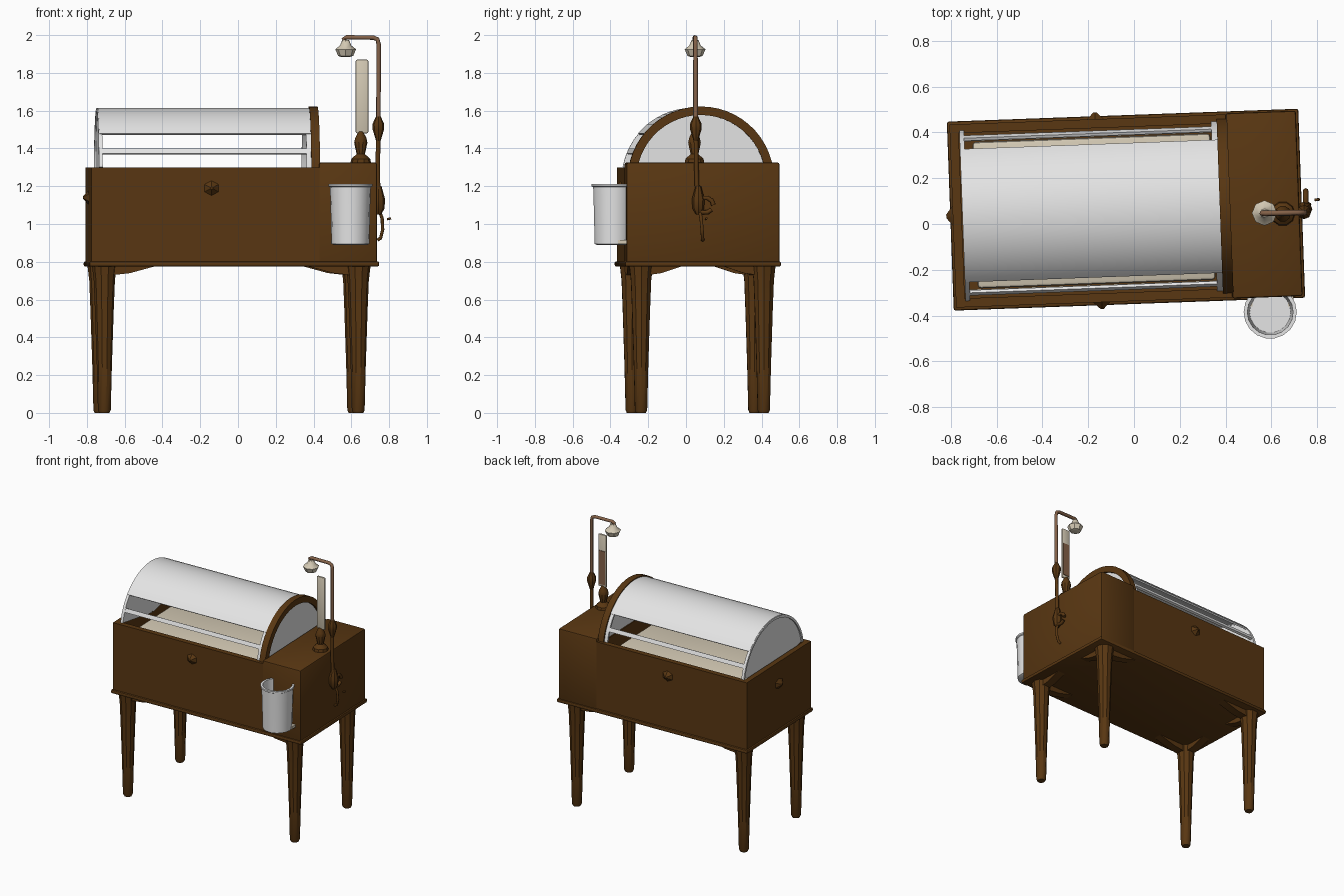
import bpy, bmesh
from math import sin, cos, pi, radians
from mathutils import Matrix, Vector

old = bpy.data.objects.get("Cube")
if old:
    bpy.data.objects.remove(old, do_unlink=True)

# The cabinet stands slightly turned; the lamp and pail are placed directly
TURN = Matrix.Translation((-0.035, 0.0625, 0)) @ Matrix.Rotation(radians(2.1), 4, 'Z')
STILL = Matrix.Identity(4)
AXIS_Z = 1.235   # centre of the round canopy


def material(name, colour):
    m = bpy.data.materials.new(name)
    m.use_nodes = True
    m.diffuse_color = (*colour, 1)
    bsdf = m.node_tree.nodes["Principled BSDF"]
    bsdf.inputs["Base Color"].default_value = (*colour, 1)
    bsdf.inputs["Roughness"].default_value = 0.6
    return m


WOOD = material("dark wood", (0.10, 0.038, 0.006))
WHITE = material("white glass", (0.78, 0.78, 0.78))
CREAM = material("cream", (0.66, 0.59, 0.46))
BRONZE = material("bronze", (0.23, 0.12, 0.065))


def finish(name, bm, mat, frame=TURN):
    bmesh.ops.recalc_face_normals(bm, faces=bm.faces)
    mesh = bpy.data.meshes.new(name)
    bm.to_mesh(mesh)
    bm.free()
    mesh.transform(frame)
    mesh.materials.append(mat)
    mesh.shade_smooth()
    mesh.set_sharp_from_angle(angle=radians(35))
    obj = bpy.data.objects.new(name, mesh)
    bpy.context.collection.objects.link(obj)
    return obj


def block(name, lo, hi, mat, bevel=0.0, frame=TURN, pit=None):
    bm = bmesh.new()
    lo, hi = Vector(lo), Vector(hi)
    bmesh.ops.create_cube(bm, size=1, matrix=Matrix.Translation((lo + hi) / 2)
                          @ Matrix.Diagonal((*(hi - lo), 1)))
    if pit:
        rim, depth = pit
        top = max(bm.faces, key=lambda f: f.calc_center_median().z)
        bmesh.ops.inset_individual(bm, faces=[top], thickness=rim)
        ring = bmesh.ops.extrude_discrete_faces(bm, faces=[top])["faces"]
        bmesh.ops.translate(bm, verts=ring[0].verts, vec=(0, 0, -depth))
    elif bevel:
        bmesh.ops.bevel(bm, geom=bm.edges[:], offset=bevel, segments=2,
                        affect='EDGES', profile=0.5)
    return finish(name, bm, mat, frame)


def lathe(name, profile, at, mat, sides=16, frame=TURN):
    bm = bmesh.new()
    rings = [[bm.verts.new((at[0] + r * cos(2 * pi * i / sides),
                            at[1] + r * sin(2 * pi * i / sides), z))
              for i in range(sides)] for r, z in profile]
    for a, b in zip(rings, rings[1:]):
        for i in range(sides):
            j = (i + 1) % sides
            bm.faces.new((a[i], a[j], b[j], b[i]))
    bm.faces.new(rings[0])
    bm.faces.new(rings[-1])
    return finish(name, bm, mat, frame)


def arc(name, r0, r1, a0, a1, u0, u1, mat, steps=20):
    # Curved bar following the canopy; angles run from straight up
    bm = bmesh.new()
    rings = []
    for i in range(steps + 1):
        a = radians(a0 + (a1 - a0) * i / steps)
        rings.append([bm.verts.new((u, r * sin(a), AXIS_Z + r * cos(a)))
                      for u, r in ((u0, r0), (u1, r0), (u1, r1), (u0, r1))])
    for a, b in zip(rings, rings[1:]):
        for i in range(4):
            j = (i + 1) % 4
            bm.faces.new((a[i], a[j], b[j], b[i]))
    bm.faces.new(rings[0])
    bm.faces.new(rings[-1])
    return finish(name, bm, mat)


def tube(name, points, radius, mat):
    curve = bpy.data.curves.new(name, 'CURVE')
    curve.dimensions = '3D'
    curve.bevel_depth = radius
    curve.bevel_resolution = 2
    curve.use_fill_caps = True
    spline = curve.splines.new('POLY')
    spline.points.add(len(points) - 1)
    for p, co in zip(spline.points, points):
        p.co = (*co, 1)
    curve.materials.append(mat)
    obj = bpy.data.objects.new(name, curve)
    bpy.context.collection.objects.link(obj)
    bpy.ops.object.select_all(action='DESELECT')
    obj.select_set(True)
    bpy.context.view_layer.objects.active = obj
    bpy.ops.object.convert(target='MESH')
    bpy.ops.object.shade_smooth_by_angle(angle=radians(50))


def bracket(name, corner, reach, drop, half):
    # Wedge under the base, thinning away from the leg
    bm = bmesh.new()
    along = Vector((*reach, 0))
    across = along.normalized().cross(Vector((0, 0, 1))) * half
    start = Vector((*corner, 0.785))
    pts = [start, start + along, start + along * 0.45 - Vector((0, 0, drop * 0.75)),
           start - Vector((0, 0, drop))]
    a, b = [[bm.verts.new(p + s * across) for p in pts] for s in (-1, 1)]
    bm.faces.new(a)
    bm.faces.new(b)
    for i in range(4):
        j = (i + 1) % 4
        bm.faces.new((a[i], a[j], b[j], b[i]))
    finish(name, bm, WOOD)


# Cabinet: open crib, closed end box and base moulding
block("crib_box", (-0.757, -0.4, 0.79), (0.456, 0.4, 1.3), WOOD, pit=(0.055, 0.14))
block("end_box", (0.45, -0.405, 0.79), (0.757, 0.405, 1.325), WOOD, bevel=0.01)
block("base_moulding", (-0.768, -0.413, 0.775), (0.768, 0.413, 0.802), WOOD, bevel=0.009)
block("mattress", (-0.66, -0.32, 1.15), (0.38, 0.32, 1.23), CREAM, bevel=0.015)

# Legs and corner brackets
for u, side in ((-0.685, "right"), (0.66, "left")):
    for v, end in ((-0.325, "front"), (0.325, "back")):
        label = end + "_" + side
        lathe(label + "_leg", [(0.027, 0), (0.034, 0.015), (0.04, 0.25), (0.05, 0.55),
                               (0.056, 0.7), (0.066, 0.785)], (u, v), WOOD, sides=10)
        s, t = (-1 if u > 0 else 1), (-1 if v > 0 else 1)
        bracket(label + "_long_bracket", (u, v), (s * 0.3, 0), 0.06, 0.03)
        bracket(label + "_short_bracket", (u, v), (0, t * 0.24), 0.06, 0.03)

# Round canopy with its arch, end panes and side rails
arc("canopy", 0.368, 0.38, -50, 50, -0.71, 0.415, WHITE)
arc("canopy_arch", 0.342, 0.387, -82, 82, 0.41, 0.456, WOOD, steps=24)
arc("left_pane", 0.01, 0.36, -82, 82, 0.425, 0.44, WHITE)
arc("right_pane", 0.01, 0.37, -80, 80, -0.705, -0.697, WHITE)
arc("right_pane_frame", 0.362, 0.378, -80, 80, -0.715, -0.695, WHITE)
for s, end in ((-1, "front"), (1, "back")):
    arc(end + "_rail", 0.363, 0.376, s * 64, s * 68.5, -0.71, 0.415, WHITE, steps=2)
    arc(end + "_rail_lining", 0.357, 0.363, s * 65, s * 68, -0.7, 0.415, CREAM, steps=2)
    arc(end + "_rail_post", 0.362, 0.376, s * 50, s * 80, 0.385, 0.412, WHITE, steps=5)


# Pointed carved bosses on three sides
def boss(name, at, angle, width, height):
    bm = bmesh.new()
    bmesh.ops.create_cone(bm, cap_ends=True, segments=6, radius1=1, radius2=0.15, depth=0.035,
                          matrix=Matrix.Translation(at) @ Matrix.Rotation(angle, 4, 'Z')
                          @ Matrix.Rotation(pi / 2, 4, 'X')
                          @ Matrix.Diagonal((width, height, 1, 1)))
    finish(name, bm, WOOD)


boss("front_boss", (-0.12, -0.412, 1.19), 0, 0.05, 0.045)
boss("back_boss", (-0.12, 0.412, 1.19), pi, 0.05, 0.045)
boss("right_boss", (-0.768, 0, 1.14), -pi / 2, 0.06, 0.045)

# Pail hung on the front, hollow with a rolled rim
lathe("pail", [(0.09, 0.89), (0.1, 0.895), (0.105, 1.1), (0.108, 1.195), (0.116, 1.2),
               (0.116, 1.212), (0.1, 1.212), (0.097, 1.1), (0.09, 0.91)],
      (0.595, -0.385), WHITE, sides=18, frame=STILL)
for x in (0.505, 0.685):
    block("pail_bracket", (x - 0.012, -0.36, 0.895), (x + 0.012, -0.31, 0.915),
          CREAM, frame=STILL)

# Gauge on a turned stand
lathe("gauge_stand", [(0.055, 1.32), (0.05, 1.345), (0.022, 1.37), (0.035, 1.43),
                      (0.03, 1.455), (0.012, 1.49)], (0.65, 0.045), WOOD, 10, STILL)
block("gauge", (0.623, 0.036, 1.48), (0.69, 0.054, 1.87), CREAM, bevel=0.008, frame=STILL)
block("gauge_backing", (0.63, 0.052, 1.5), (0.683, 0.058, 1.75), BRONZE, frame=STILL)

# Lamp: bent pole, collar, shade and scrolled hook
tube("lamp_pole", [(0.57, 0.048, 1.965), (0.56, 0.047, 1.98), (0.575, 0.047, 1.988),
                   (0.715, 0.05, 1.987), (0.738, 0.05, 1.978), (0.745, 0.05, 1.95),
                   (0.743, 0.052, 1.5)], 0.012, BRONZE)
lathe("lamp_collar", [(0.012, 1.44), (0.03, 1.5), (0.031, 1.53), (0.012, 1.57)],
      (0.743, 0.052), WOOD, 8, STILL)
lathe("lamp_shade", [(0.025, 1.885), (0.04, 1.89), (0.055, 1.925), (0.03, 1.945),
                     (0.018, 1.975)], (0.57, 0.048), CREAM, 8, STILL)
tube("lamp_lower_pole", [(0.743, 0.052, 1.5), (0.74, 0.055, 1.3), (0.742, 0.06, 1.15),
                         (0.75, 0.07, 1.06)], 0.012, WOOD)
lathe("hook_boss", [(0.012, 1.05), (0.03, 1.08), (0.034, 1.13), (0.015, 1.2)],
      (0.745, 0.065), WOOD, 8, STILL)
tube("hook_scroll", [(0.75, 0.1 + 0.045 * cos(a * pi / 5), 1.1 + 0.04 * sin(a * pi / 5))
                     for a in range(10)], 0.012, WOOD)
tube("hook", [(0.745, 0.07, 1.08), (0.763, 0.08, 1.03), (0.766, 0.085, 0.97),
              (0.755, 0.088, 0.925), (0.738, 0.088, 0.915)], 0.009, WOOD)
tube("hook_tip", [(0.79, 0.105, 1.025), (0.81, 0.108, 1.03)], 0.006, WOOD)
